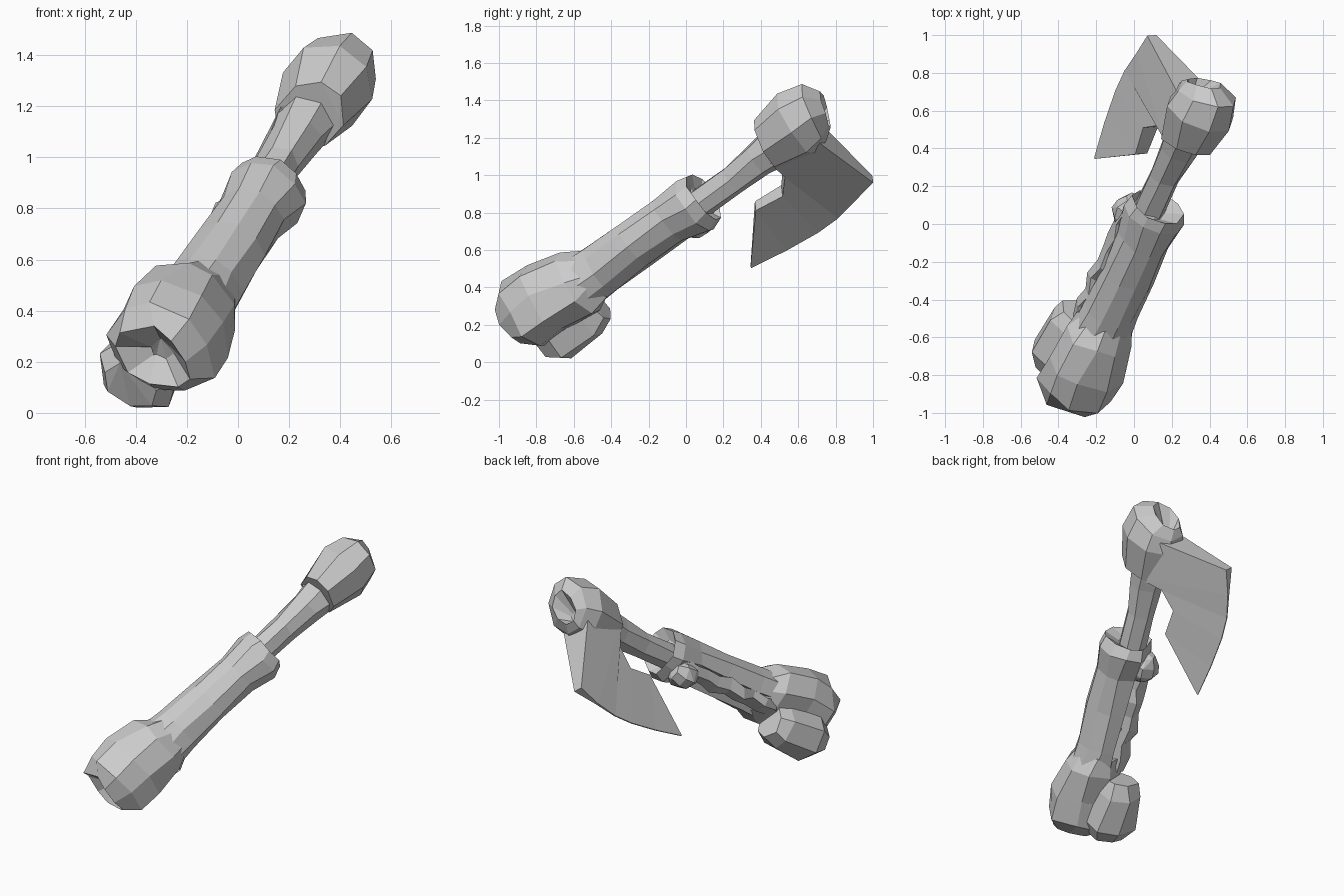
import bpy, bmesh, math, random
from mathutils import Vector

random.seed(4)
# Local frame of the tool: D along the handle, U towards the blade, V across it
O = Vector((0.31, 0.60, 1.22))
D = Vector((0.35, 0.76, 0.547)).normalized()
U = Vector((-0.48, 0.68, -0.56))
U = (U - D * U.dot(D)).normalized()
V = D.cross(U)


def world(p):
    return O + D * p[0] + U * p[1] + V * p[2]


def finish(name, bm):
    bmesh.ops.triangulate(bm, faces=[f for f in bm.faces if len(f.verts) > 4])
    bmesh.ops.recalc_face_normals(bm, faces=bm.faces)
    me = bpy.data.meshes.new(name)
    bm.to_mesh(me)
    bm.free()
    ob = bpy.data.objects.new(name, me)
    bpy.context.collection.objects.link(ob)
    return ob


def loft(name, rings):
    bm = bmesh.new()
    rows = [[bm.verts.new(world(p)) for p in r] for r in rings]
    for r0, r1 in zip(rows, rows[1:]):
        for i in range(len(r0)):
            j = (i + 1) % len(r0)
            bm.faces.new((r0[i], r0[j], r1[j], r1[i]))
    bm.faces.new(rows[0])
    bm.faces.new(rows[-1])
    return finish(name, bm)


def ring(a, t, v, rt, rv, n=8, jit=0.0, groove=None, tilt=0.0):
    pts = []
    for i in range(n):
        ang = math.tau * (i + 0.5) / n
        k = groove if groove and i == 0 else 1.0
        j = lambda: random.uniform(-jit, jit)
        dt = rt * k * math.cos(ang)
        pts.append((a - tilt * dt + j(), t + dt + j(), v + rv * math.sin(ang) + j()))
    return pts


def lobe(name, centre, size, jit=0.02):
    # chunky faceted lump: jittered ellipsoid, hulled
    bm = bmesh.new()
    bmesh.ops.create_uvsphere(bm, u_segments=7, v_segments=5, radius=1)
    for w in bm.verts:
        p = [c + s * x + random.uniform(-jit, jit)
             for c, s, x in zip(centre, size, (w.co.z, w.co.x, w.co.y))]
        w.co = world(p)
    bmesh.ops.convex_hull(bm, input=bm.verts)
    return finish(name, bm)


# thick bone grip, with a groove on the blade side and a flared collar
loft("bone_grip", [
    ring(a, t, v, rt, rv, 10, 0.008, g) for a, t, v, rt, rv, g in [
        (-1.72, -0.03, -0.01, 0.15, 0.16, 0.6),
        (-1.52, -0.05, -0.02, 0.15, 0.165, 0.5),
        (-1.35, -0.05, -0.02, 0.145, 0.15, 0.4),
        (-1.10, -0.05, -0.02, 0.14, 0.14, 0.4),
        (-0.86, -0.05, -0.02, 0.145, 0.14, 0.5),
        (-0.70, -0.04, -0.025, 0.165, 0.165, 0.9),
        (-0.63, -0.04, -0.02, 0.15, 0.14, 0.9),
        (-0.67, -0.01, 0.00, 0.09, 0.08, 1.0)]])

# ragged ridge running beside the groove
loft("grip_ridge", [
    ring(-1.5 + 0.095 * i, 0.05 + (0.02 if i % 2 else 0), 0.04, 0.055, 0.06, 5, 0.012)
    for i in range(9)])

# lug under the collar
lobe("collar_lug", (-0.78, 0.09, 0.02), (0.10, 0.085, 0.10), 0.01)

# thin shaft between grip and head
loft("shaft", [
    ring(a, t, -0.005, r, r, 7, 0.006) for a, t, r in [
        (-0.75, -0.01, 0.085), (-0.45, -0.01, 0.085), (-0.26, -0.02, 0.10), (-0.12, -0.02, 0.12)]])

# main bone knuckle at the bottom end, pitted in the middle
loft("main_knuckle", [
    ring(a, t, v, rt, rv, 9, 0.018) for a, t, v, rt, rv in [
        (-1.40, -0.05, -0.02, 0.14, 0.15),
        (-1.50, -0.065, -0.01, 0.18, 0.20),
        (-1.70, -0.09, 0.0, 0.20, 0.225),
        (-1.85, -0.09, 0.0, 0.20, 0.22),
        (-1.94, -0.09, 0.0, 0.13, 0.16),
        (-1.86, -0.08, 0.0, 0.05, 0.05)]])

# second knuckle on the blade side
loft("rear_knuckle", [
    ring(a, t, 0.0, rt, rv, 7, 0.010) for a, t, rt, rv in [
        (-1.52, 0.13, 0.11, 0.10), (-1.60, 0.15, 0.14, 0.14),
        (-1.82, 0.14, 0.145, 0.175), (-1.91, 0.12, 0.10, 0.12)]])

# faceted head knob, its slanted end dimpled where the shaft stops
loft("head_knob", [
    ring(a, t, v, rt, rv, 8, 0.006, None, tilt) for a, t, v, rt, rv, tilt in [
        (-0.17, -0.06, 0.0, 0.16, 0.13, 0.25), (0.04, -0.06, 0.0, 0.20, 0.18, 0.1),
        (0.16, -0.05, 0.0, 0.17, 0.15, 0.3), (0.205, -0.01, 0.02, 0.10, 0.085, 0.45),
        (0.11, 0.02, 0.02, 0.03, 0.03, 0.4)]])

# blade: wedge sections (inner a, t, half thickness, outer a, t, half thickness)
loft("axe_blade", [
    [(ia, it, ih), (oa, ot, oh), (oa, ot, -oh), (ia, it, -ih)]
    for ia, it, ih, oa, ot, oh in [
        (0.09, -0.02, 0.12, 0.095, 0.505, 0.03),
        (-0.19, -0.02, 0.11, -0.06, 0.545, 0.008),
        (-0.21, 0.13, 0.07, -0.21, 0.575, 0.004),
        (-0.31, 0.23, 0.05, -0.35, 0.575, 0.004),
        (-0.48, 0.21, 0.04, -0.55, 0.55, 0.004),
        (-0.76, 0.50, 0.004, -0.765, 0.51, 0.003)]])
